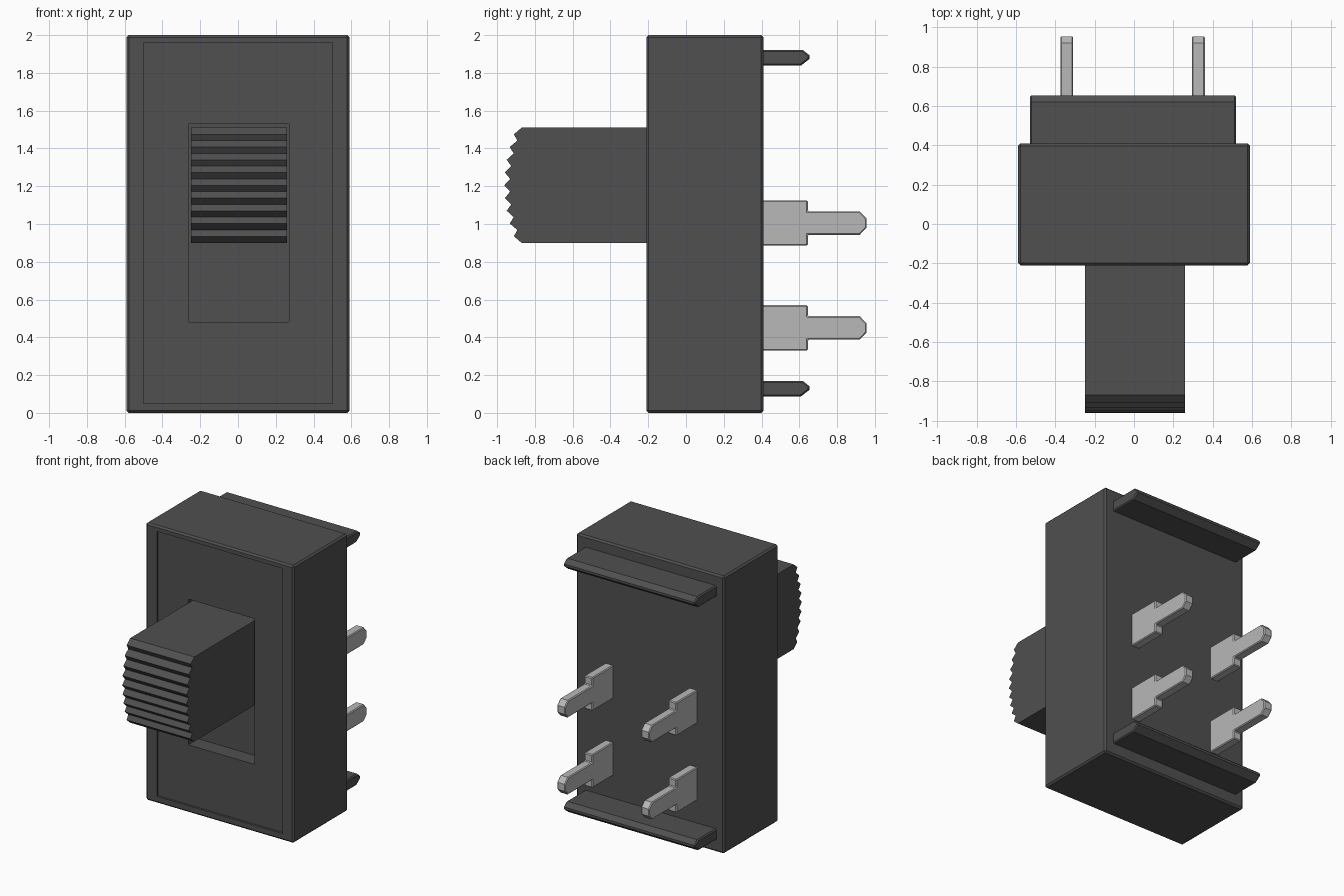
import bpy
import bmesh
from mathutils import Vector

cube = bpy.data.objects.get("Cube")
if cube:
    bpy.data.objects.remove(cube, do_unlink=True)


def material(name, rgb):
    m = bpy.data.materials.new(name)
    m.use_nodes = True
    m.diffuse_color = (*rgb, 1)
    m.node_tree.nodes["Principled BSDF"].inputs["Base Color"].default_value = (*rgb, 1)
    return m


plastic = material("dark grey plastic", (0.08, 0.08, 0.08))
metal = material("light grey metal", (0.48, 0.48, 0.48))


def finish(name, bm, mat, bevel=0.0):
    bmesh.ops.recalc_face_normals(bm, faces=bm.faces)
    if bevel:
        sharp = [e for e in bm.edges if e.calc_face_angle() > 1.2]
        bmesh.ops.bevel(bm, geom=sharp, offset=bevel, segments=1, affect='EDGES')
    mesh = bpy.data.meshes.new(name)
    bm.to_mesh(mesh)
    bm.free()
    mesh.materials.append(mat)
    obj = bpy.data.objects.new(name, mesh)
    bpy.context.collection.objects.link(obj)
    return obj


def box(name, lo, hi, mat, bevel=0.0):
    lo, hi = Vector(lo), Vector(hi)
    bm = bmesh.new()
    bmesh.ops.create_cube(bm, size=1)
    bmesh.ops.scale(bm, vec=hi - lo, verts=bm.verts)
    bmesh.ops.translate(bm, vec=(lo + hi) / 2, verts=bm.verts)
    return finish(name, bm, mat, bevel)


def extrude_x(name, profile, x0, x1, mat, bevel=0.0):
    """Sweep a (y, z) profile along x."""
    bm = bmesh.new()
    face = bm.faces.new([bm.verts.new((x0, y, z)) for y, z in profile])
    ext = bmesh.ops.extrude_face_region(bm, geom=[face])["geom"]
    verts = [v for v in ext if isinstance(v, bmesh.types.BMVert)]
    bmesh.ops.translate(bm, vec=(x1 - x0, 0, 0), verts=verts)
    return finish(name, bm, mat, bevel)


# Housing with a shallow front panel recess and a deeper slider slot
housing = box("housing", (-0.59, -0.21, 0), (0.59, 0.41, 2), plastic, 0.012)
cutters = [
    box("panel_cutter", (-0.5, -0.4, 0.05), (0.5, -0.195, 1.96), plastic),
    box("slot_cutter", (-0.26, -0.4, 0.48), (0.27, -0.08, 1.53), plastic),
]
bpy.context.view_layer.objects.active = housing
for cutter in cutters:
    mod = housing.modifiers.new("cut", 'BOOLEAN')
    mod.operation = 'DIFFERENCE'
    mod.solver = 'EXACT'
    mod.object = cutter
    bpy.ops.object.modifier_apply(modifier=mod.name)
    bpy.data.objects.remove(cutter, do_unlink=True)

# Slider knob: crowned front with a row of grip teeth
TEETH = 9
top, bottom = 1.51, 0.90
mid, half = (top + bottom) / 2, (top - bottom) / 2


def crown(z):
    return -0.962 + 0.065 * ((z - mid) / half) ** 2


profile = [(-0.06, bottom), (-0.06, top), (-0.87, top)]
first, last = 1.475, 0.935
pitch = (first - last) / (TEETH - 1)
for i in range(TEETH):
    z = first - i * pitch
    profile.append((crown(z), z))
    if i < TEETH - 1:
        groove = z - pitch / 2
        profile.append((crown(groove) + 0.03, groove))
profile.append((-0.87, bottom))
extrude_x("slider_knob", profile, -0.25, 0.26, plastic)

# Mounting rails along the top and bottom of the back
for name, z, flip in (("upper_rail", 1.88, 1), ("lower_rail", 0.128, 1)):
    rail = [(0.40, -0.04), (0.40, 0.04), (0.62, 0.04), (0.655, 0.012),
            (0.655, -0.005), (0.61, -0.04)]
    extrude_x(name, [(y, z + flip * dz) for y, dz in rail], -0.53, 0.52, plastic, 0.008)

# Four stepped terminal pins
half_pin = [(0.40, 0.12), (0.645, 0.12), (0.645, 0.062), (0.92, 0.062), (0.955, 0.025)]
pin = half_pin + [(y, -dz) for y, dz in reversed(half_pin)]
for side, x in (("right", -0.375), ("left", 0.295)):
    for level, z in (("upper", 1.005), ("lower", 0.45)):
        extrude_x(f"{level}_{side}_pin", [(y, z + dz) for y, dz in pin],
                  x, x + 0.065, metal, 0.006)
